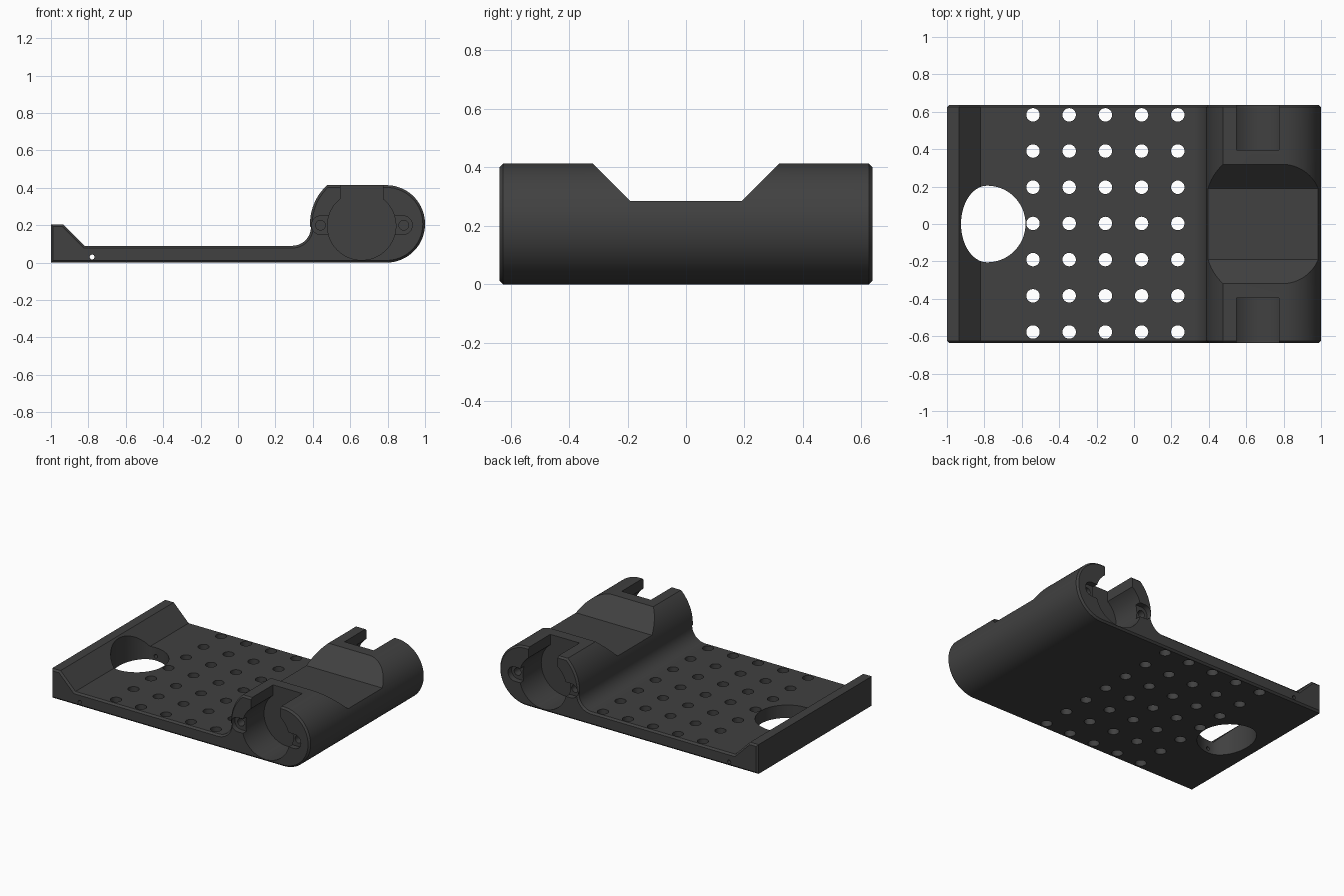
import bpy
import bmesh
from math import sin, cos, asin, acos, degrees, radians

cube = bpy.data.objects.get("Cube")
if cube:
    bpy.data.objects.remove(cube, do_unlink=True)

HALF = 0.637      # half depth along y
TOP = 0.414       # height of the housing


def arc(cx, cy, r, start, end, n=24, ry=None):
    """Points along an arc, angles in degrees."""
    ry = ry or r
    angles = [radians(start + (end - start) * i / n) for i in range(n + 1)]
    return [(cx + r * cos(a), cy + ry * sin(a)) for a in angles]


def circle(cx, cy, r, n=24):
    return arc(cx, cy, r, 0, 360, n)[:-1]


PLACE = {
    "x": lambda u, v, w: (w, u, v),
    "y": lambda u, v, w: (u, w, v),
    "z": lambda u, v, w: (u, v, w),
}


def add_prism(bm, points, axis, lo, hi):
    """Extrude a closed 2D outline along one axis."""
    rings = [[bm.verts.new(PLACE[axis](u, v, w)) for u, v in points] for w in (lo, hi)]
    caps = [bm.faces.new(ring) for ring in rings]
    n = len(points)
    for i in range(n):
        j = (i + 1) % n
        bm.faces.new((rings[0][i], rings[0][j], rings[1][j], rings[1][i]))
    return caps


def make_object(name, bm):
    bmesh.ops.recalc_face_normals(bm, faces=bm.faces[:])
    mesh = bpy.data.meshes.new(name)
    bm.to_mesh(mesh)
    bm.free()
    obj = bpy.data.objects.new(name, mesh)
    bpy.context.scene.collection.objects.link(obj)
    return obj


def cut(target, name, prisms):
    """Subtract a set of prisms from the target."""
    bm = bmesh.new()
    for prism in prisms:
        add_prism(bm, *prism)
    cutter = make_object(name, bm)
    cutter.hide_render = True
    mod = target.modifiers.new(name, "BOOLEAN")
    mod.operation = "DIFFERENCE"
    mod.solver = "EXACT"
    mod.object = cutter
    bpy.context.view_layer.objects.active = target
    bpy.ops.object.modifier_apply(modifier=name)
    bpy.data.objects.remove(cutter, do_unlink=True)


# Body: plate, lip and rounded housing in one profile, chamfered at both ends
mid = TOP / 2
lean = degrees(asin(mid / 0.28))
profile = [(-1, 0)]
profile += arc(1 - mid, mid, mid, -90, 90, 40)
profile += arc(0.665, mid, 0.28, 180 - lean, 183, 20)
profile += arc(0.29, 0.19, 0.10, 0, -90, 16)
profile += [(-0.82, 0.09), (-0.935, 0.205), (-1, 0.205)]

bm = bmesh.new()
caps = add_prism(bm, profile, "y", -HALF, HALF)
bmesh.ops.recalc_face_normals(bm, faces=bm.faces[:])
edges = list({e for cap in caps for e in cap.edges})
bmesh.ops.bevel(bm, geom=edges, offset=0.012, segments=1, affect="EDGES",
                clamp_overlap=False)
body = make_object("mounting_plate", bm)

# Saddle across the housing
saddle = [(-0.19, 0.285), (0.19, 0.285), (0.419, TOP + 0.1), (-0.419, TOP + 0.1)]
saddle = [(-0.19, 0.285), (0.19, 0.285), (0.319, TOP), (0.319, 0.6),
          (-0.319, 0.6), (-0.319, TOP)]
cut(body, "saddle_cutter", [(saddle, "x", 0.3, 1.1)])

# Grid of vent holes
cut(body, "vent_cutter", [
    (circle(-0.54 + 0.1935 * i, 0.003 + 0.1935 * j, 0.036), "z", -0.1, 0.2)
    for i in range(5) for j in range(-3, 4)])

# Large opening, flattened where it meets the lip
opening = arc(-0.785, 0, 0.205, -90, 90, 32)
opening += arc(-0.785, 0, 0.14, 90, 270, 32, ry=0.205)[1:-1]
cut(body, "opening_cutter", [(opening, "z", -0.1, 0.4)])

# Round sockets with a slot open to the top, at both ends
cx, cz, r, slot = 0.661, 0.197, 0.183, 0.113
a = degrees(acos(slot / r))
socket = arc(cx, cz, r, 180 - a, 360 + a, 56) + [(cx + slot, 0.6), (cx - slot, 0.6)]
ends = (-1, 1)


def end_prisms(outline, depth):
    return [(outline, "y", *sorted((s * (HALF - depth), s * (HALF + 0.1)))) for s in ends]


cut(body, "socket_cutter", end_prisms(socket, 0.242))

# Shallow recess and screw holes either side of each socket
recess = arc(0.443, 0.2, 0.05, 90, 270, 12) + arc(0.882, 0.2, 0.05, -90, 90, 12)
cut(body, "recess_cutter", end_prisms(recess, 0.04))
screws = [p for x in (0.441, 0.886) for p in end_prisms(circle(x, 0.2, 0.026), 0.2)]
cut(body, "screw_cutter", screws)

# Thin pin hole through the whole plate
cut(body, "pin_cutter", [(circle(-0.78, 0.03, 0.013, 16), "y", -0.8, 0.8)])

# Material and shading
mat = bpy.data.materials.new("dark_grey")
mat.use_nodes = True
colour = (0.052, 0.052, 0.052, 1)
mat.diffuse_color = colour
mat.node_tree.nodes["Principled BSDF"].inputs["Base Color"].default_value = colour
body.data.materials.clear()
body.data.materials.append(mat)

bpy.ops.object.select_all(action="DESELECT")
body.select_set(True)
bpy.context.view_layer.objects.active = body
bpy.ops.object.shade_smooth_by_angle(angle=radians(30))
